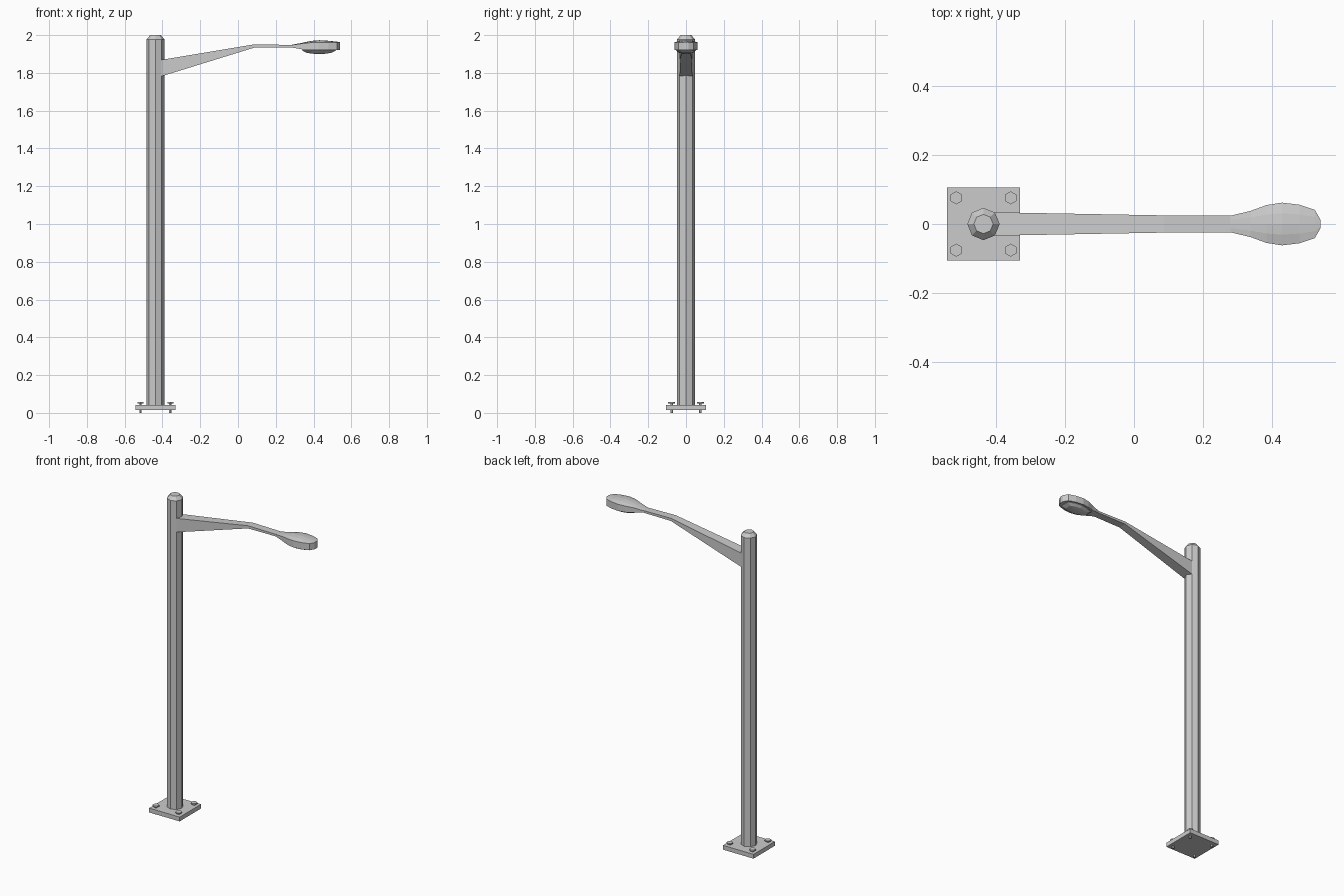
import bpy, bmesh, math

if "Cube" in bpy.data.objects:
    bpy.data.objects.remove(bpy.data.objects["Cube"])

PX = -0.437  # pole axis


def make(name, verts, faces):
    me = bpy.data.meshes.new(name)
    me.from_pydata(verts, [], faces)
    bm = bmesh.new()
    bm.from_mesh(me)
    bmesh.ops.remove_doubles(bm, verts=bm.verts, dist=1e-5)
    bmesh.ops.recalc_face_normals(bm, faces=bm.faces)
    bm.to_mesh(me)
    bm.free()
    ob = bpy.data.objects.new(name, me)
    bpy.context.collection.objects.link(ob)
    return ob


def loft(name, rings):
    """Skin a list of equal-length closed rings and cap both ends."""
    n = len(rings[0])
    verts = [p for r in rings for p in r]
    faces = [(k*n + i, k*n + (i+1) % n, (k+1)*n + (i+1) % n, (k+1)*n + i)
             for k in range(len(rings)-1) for i in range(n)]
    faces += [tuple(range(n)), tuple(range(len(verts)-n, len(verts)))]
    return make(name, verts, faces)


def turned(name, x, y, sides, profile, phase=0.0):
    """Loft regular polygons along z from (radius, z) pairs."""
    return loft(name, [[(x + r*math.cos(phase + 2*math.pi*i/sides),
                         y + r*math.sin(phase + 2*math.pi*i/sides), z)
                        for i in range(sides)] for r, z in profile])


# Octagonal pole with chamfered top
turned("pole", PX, 0, 8, [(0.047, 0.03), (0.047, 1.978), (0.028, 2.0)])

# Square base plate
h = 0.106
turned("base_plate", PX, 0, 4,
       [(h*math.sqrt(2), 0.014), (h*math.sqrt(2), 0.041)], math.pi/4)

# Four hexagonal anchor bolts
for sx in (-1, 1):
    for sy in (-1, 1):
        turned("anchor_bolt", PX + sx*0.079, sy*0.076, 6,
               [(0.007, 0.0), (0.007, 0.049), (0.019, 0.049), (0.019, 0.057)],
               math.pi/6)

# Tapered arm: x, half width, bottom, top
arm = [(-0.405, 0.034, 1.782, 1.869), (0.087, 0.025, 1.934, 1.951),
       (0.28, 0.024, 1.935, 1.948)]
loft("arm", [[(x, -w, b), (x, w, b), (x, w, t), (x, -w, t)] for x, w, b, t in arm])

# Lamp housing: x, half width, bottom rim, top rim, crown
head = [(0.28, 0.024, 1.935, 1.947, 1.948), (0.338, 0.038, 1.925, 1.955, 1.959),
        (0.385, 0.055, 1.921, 1.960, 1.969), (0.43, 0.062, 1.920, 1.962, 1.973),
        (0.48, 0.056, 1.920, 1.962, 1.970), (0.525, 0.041, 1.920, 1.962, 1.965),
        (0.541, 0.013, 1.920, 1.962, 1.963)]
loft("lamp_head", [[(x, -w, b), (x, w, b), (x, w, t), (x, w*0.5, t + (c-t)*0.75),
                    (x, 0, c), (x, -w*0.5, t + (c-t)*0.75), (x, -w, t)]
                   for x, w, b, t, c in head])

# Lens bulging below the housing: rings shrink towards the lowest point
outline = [(0.34, 0.026), (0.385, 0.044), (0.43, 0.052), (0.48, 0.046), (0.52, 0.03)]
outline += [(x, -w) for x, w in reversed(outline)]
loft("lens", [[(0.43 + (x-0.43)*s, w*s, z) for x, w in outline]
              for s, z in [(1.0, 1.924), (0.99, 1.918), (0.72, 1.906), (0.32, 1.901)]])
